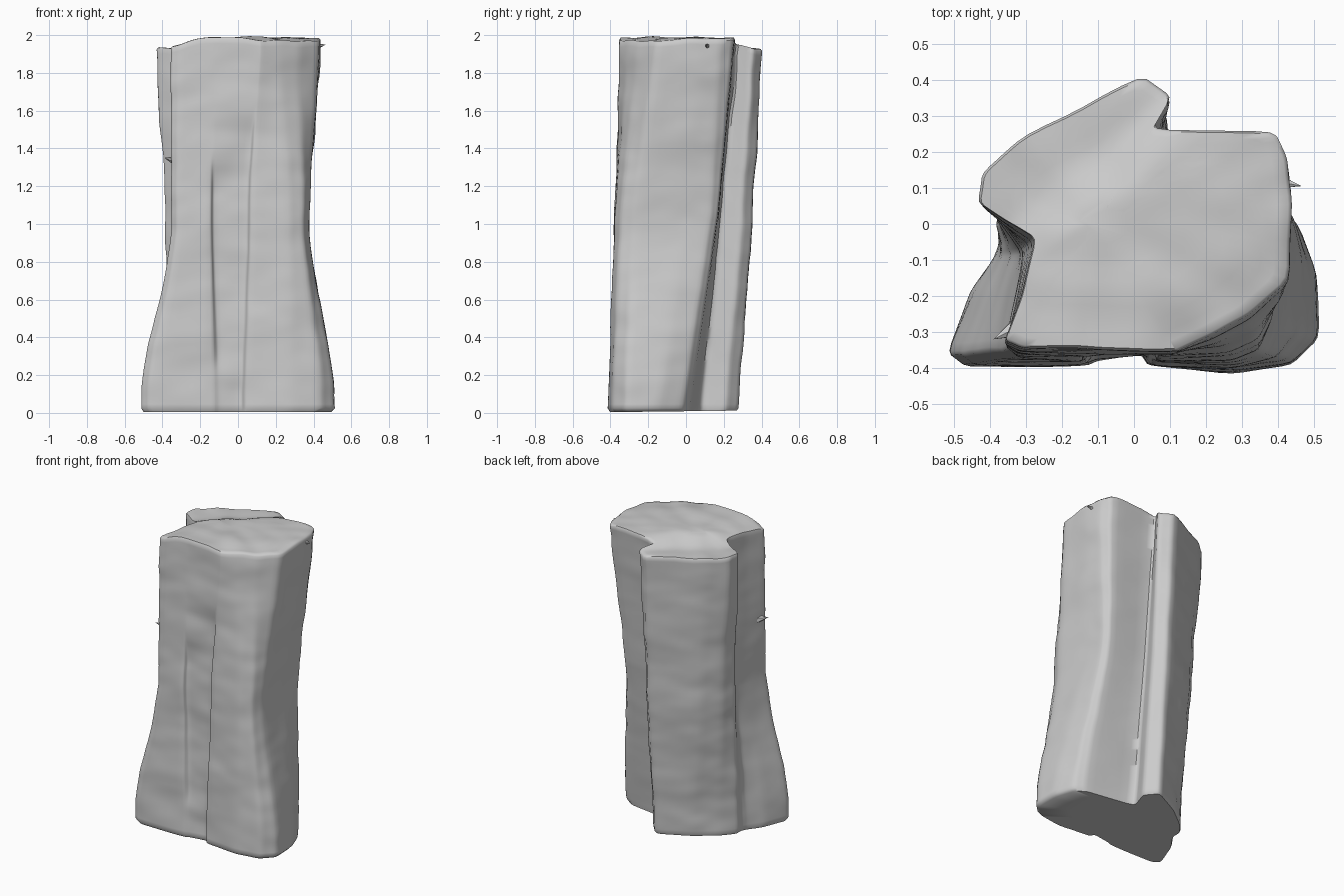
import bpy, bmesh, math
from mathutils import Vector, noise

if "Cube" in bpy.data.objects:
    bpy.data.objects.remove(bpy.data.objects["Cube"])

# Outlines (x, y) counter-clockwise from the front left corner
TOP = [(-.36,-.325),(-.31,-.345),(-.14,-.345),(-.12,-.345),(.10,-.35),(.12,-.35),(.22,-.305),
       (.32,-.25),(.43,-.155),(.437,.06),(.425,.18),(.385,.255),(.05,.265),(.105,.355),(.02,.412),
       (-.30,.245),(-.425,.145),(-.435,.06),(-.36,.01),(-.275,-.04),(-.31,-.20)]
MID = [(-.355,-.34),(-.32,-.37),(-.145,-.375),(-.13,-.375),(.05,-.38),(.065,-.38),(.27,-.38),
       (.35,-.35),(.38,-.27),(.375,0),(.365,.13),(.335,.17),(.055,.18),(.095,.295),(.03,.36),
       (-.255,.23),(-.355,.125),(-.388,.03),(-.345,-.03),(-.31,-.08),(-.33,-.20)]
BOT = [(-.52,-.36),(-.47,-.398),(-.13,-.39),(-.10,-.39),(.02,-.395),(.04,-.395),(.27,-.413),
       (.44,-.393),(.515,-.32),(.51,-.15),(.46,-.02),(.40,.02),(.055,.07),(.10,.205),(.03,.283),
       (-.17,.18),(-.30,.075),(-.375,-.01),(-.375,-.06),(-.39,-.095),(-.455,-.19)]
Z0, ZM, Z1, SUB, RINGS = .025, 1.05, 1.985, 6, 90
CENTRE = Vector((-.1, 0))


def step(a, b, v):
    t = max(0, min(1, (v - a) / (b - a)))
    return t * t * (3 - 2 * t)


def top_height(x, y):
    drop = step(.1, .3, -.75 * x + y)
    left = .045 * step(.15, .38, -x) * (1 - drop)
    front = .02 * step(.15, .4, x - y - .2)
    return Z1 - .055 * drop - left - front + .012 * noise.noise((x * 8, y * 8, 3))


def outline(h):
    """Closed cross-section at height fraction h, with the front recess."""
    z = Z0 + h * (Z1 - Z0)
    a, b, t = (BOT, MID, (z - Z0) / (ZM - Z0)) if z < ZM else (MID, TOP, (z - ZM) / (Z1 - ZM))
    s = t * t * (3 - 2 * t)
    pts = [Vector((p[0] + (q[0] - p[0]) * s, p[1] + (q[1] - p[1]) * t)) for p, q in zip(a, b)]
    recess = .03 * (1 - step(1.4, 1.65, z))
    pts[3].y += recess * (1 - step(1.15, 1.4, z)) * (.4 + .6 * step(.2, .36, z))
    pts[4].y += recess
    ring = []
    for i, p in enumerate(pts):
        q = pts[(i + 1) % len(pts)]
        ring += [p.lerp(q, k / SUB) for k in range(SUB)]
    # soften the corners
    ring = [(ring[i - 1] + ring[i] * 2 + ring[(i + 1) % len(ring)]) / 4 for i in range(len(ring))]

    # chiselled lumps, stretched sideways
    def lump(c):
        n = noise.noise((c.x * 4, c.y * 4, z * 6)) * .008
        n += noise.noise((c.x * 9 + 5, c.y * 9, z * 12)) * .003
        return c + (c - CENTRE).normalized() * n
    return [lump(c) for c in ring]


bm = bmesh.new()


def add_ring(pts, height):
    return [bm.verts.new((p.x, p.y, height(p.x, p.y))) for p in pts]


def inset(pts, f):
    return [CENTRE + (p - CENTRE) * f for p in pts]


# Bottom cap, sides and lumpy top cap as one stack of rings
low, high = outline(0), outline(1)
rings = [add_ring(inset(low, f), lambda x, y: .004 + .012 * (y + .4)) for f in (.4, .7, .97)]
for i in range(RINGS + 1):
    h = i / RINGS
    rings.append(add_ring(outline(h), lambda x, y: Z0 + h * (top_height(x, y) - .01 - Z0)))
for f in (.98, .92, .85, .75, .65, .55, .45, .35, .25, .15):
    rings.append(add_ring(inset(high, f), top_height))

for a, b in zip(rings, rings[1:]):
    for i in range(len(a)):
        j = (i + 1) % len(a)
        bm.faces.new((a[i], a[j], b[j], b[i]))
bm.faces.new(rings[-1])
bm.faces.new(rings[0][::-1])
bmesh.ops.recalc_face_normals(bm, faces=bm.faces)


def finish(name, mesh_bm):
    me = bpy.data.meshes.new(name)
    mesh_bm.to_mesh(me)
    mesh_bm.free()
    ob = bpy.data.objects.new(name, me)
    bpy.context.collection.objects.link(ob)
    bpy.ops.object.select_all(action='DESELECT')
    ob.select_set(True)
    bpy.context.view_layer.objects.active = ob
    bpy.ops.object.shade_smooth_by_angle(angle=math.radians(50))
    return ob


finish("rock_pillar", bm)


# Small splinters sticking out of the left side and the top right rim
def splinter(name, base, tip, r):
    base, tip = Vector(base), Vector(tip)
    sb = bmesh.new()
    bmesh.ops.create_cone(sb, segments=6, radius1=r, radius2=0, depth=(tip - base).length, cap_ends=True)
    ob = finish(name, sb)
    ob.location = (base + tip) / 2
    ob.rotation_euler = (tip - base).to_track_quat('Z', 'Y').to_euler()


splinter("left_splinter", (-.31, -.28, 1.33), (-.39, -.32, 1.35), .035)
splinter("rim_splinter", (.39, .12, 1.935), (.465, .105, 1.95), .025)
